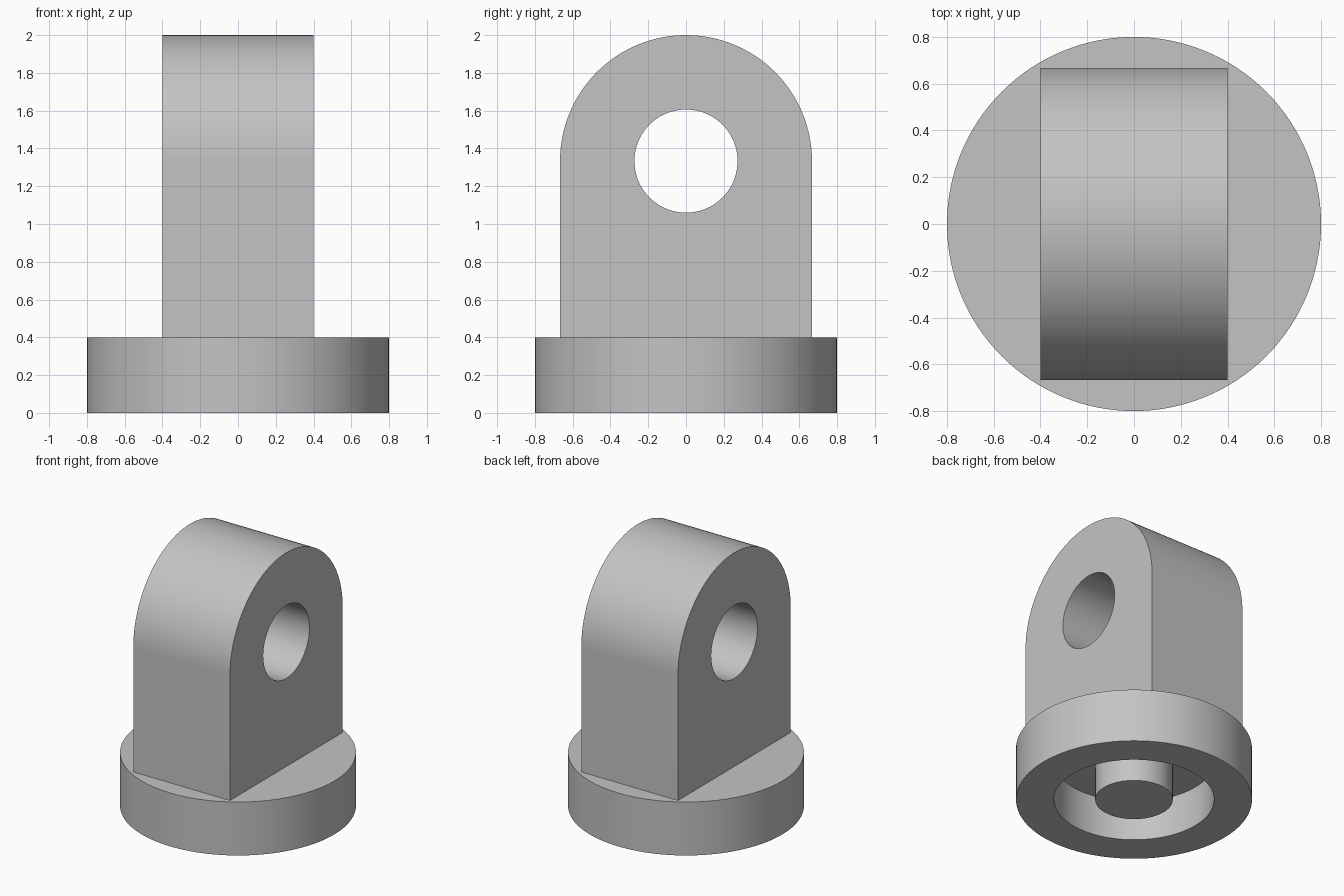
import bpy
import bmesh
from math import cos, sin, pi, radians
from mathutils import Vector

cube = bpy.data.objects.get("Cube")
if cube:
    bpy.data.objects.remove(cube, do_unlink=True)

# Main dimensions
BASE_RADIUS, BASE_HEIGHT = 0.8, 0.4
RECESS_RADIUS, RECESS_DEPTH, POST_RADIUS = 0.543, 0.3, 0.263
LUG_RADIUS, LUG_HALF_WIDTH = 0.667, 0.4
HOLE_RADIUS, PIVOT_HEIGHT = 0.273, 1.333
SEGMENTS = 128

# Single plain grey material
GREY = (0.55, 0.55, 0.55, 1)
grey = bpy.data.materials.new("plain grey")
grey.use_nodes = True
grey.diffuse_color = GREY
grey.node_tree.nodes["Principled BSDF"].inputs["Base Color"].default_value = GREY


def finish(name, bm):
    """Turn a bmesh into a smooth-shaded object with sharp edges kept."""
    bmesh.ops.recalc_face_normals(bm, faces=bm.faces)
    mesh = bpy.data.meshes.new(name)
    bm.to_mesh(mesh)
    bm.free()
    mesh.materials.append(grey)
    obj = bpy.data.objects.new(name, mesh)
    bpy.context.collection.objects.link(obj)
    bpy.ops.object.select_all(action="DESELECT")
    obj.select_set(True)
    bpy.context.view_layer.objects.active = obj
    bpy.ops.object.shade_smooth_by_angle(angle=radians(30))
    return obj


def add_path(bm, points, closed):
    verts = [bm.verts.new(p) for p in points]
    ends = verts[1:] + (verts[:1] if closed else [])
    return verts, [bm.edges.new(pair) for pair in zip(verts, ends)]


def arc(radius, start, end, steps):
    angles = [start + (end - start) * i / steps for i in range(steps + 1)]
    return [Vector((-LUG_HALF_WIDTH, radius * cos(a), PIVOT_HEIGHT + radius * sin(a)))
            for a in angles]


# Round base: turned profile with a ring recess and central post underneath
profile = [
    (0, 0), (POST_RADIUS, 0), (POST_RADIUS, RECESS_DEPTH),
    (RECESS_RADIUS, RECESS_DEPTH), (RECESS_RADIUS, 0),
    (BASE_RADIUS, 0), (BASE_RADIUS, BASE_HEIGHT), (0, BASE_HEIGHT),
]
bm = bmesh.new()
verts, edges = add_path(bm, [(r, 0, z) for r, z in profile], False)
bmesh.ops.spin(bm, geom=verts + edges, cent=(0, 0, 0), axis=(0, 0, 1),
               angle=2 * pi, steps=SEGMENTS, use_duplicate=False)
bmesh.ops.remove_doubles(bm, verts=bm.verts, dist=0.0001)
finish("round_base", bm)

# Upright lug: arched outline with a round pivot hole, extruded across x
bm = bmesh.new()
outline = arc(LUG_RADIUS, 0, pi, SEGMENTS // 2)
outline += [Vector((-LUG_HALF_WIDTH, y, BASE_HEIGHT)) for y in (-LUG_RADIUS, LUG_RADIUS)]
hole = arc(HOLE_RADIUS, 0, 2 * pi, SEGMENTS)[:-1]
edges = add_path(bm, outline, True)[1] + add_path(bm, hole, True)[1]
bmesh.ops.triangle_fill(bm, edges=edges, use_beauty=True, normal=(-1, 0, 0))
result = bmesh.ops.extrude_face_region(bm, geom=bm.faces[:], use_keep_orig=True)
moved = [g for g in result["geom"] if isinstance(g, bmesh.types.BMVert)]
bmesh.ops.translate(bm, verts=moved, vec=(2 * LUG_HALF_WIDTH, 0, 0))
finish("pivot_lug", bm)
